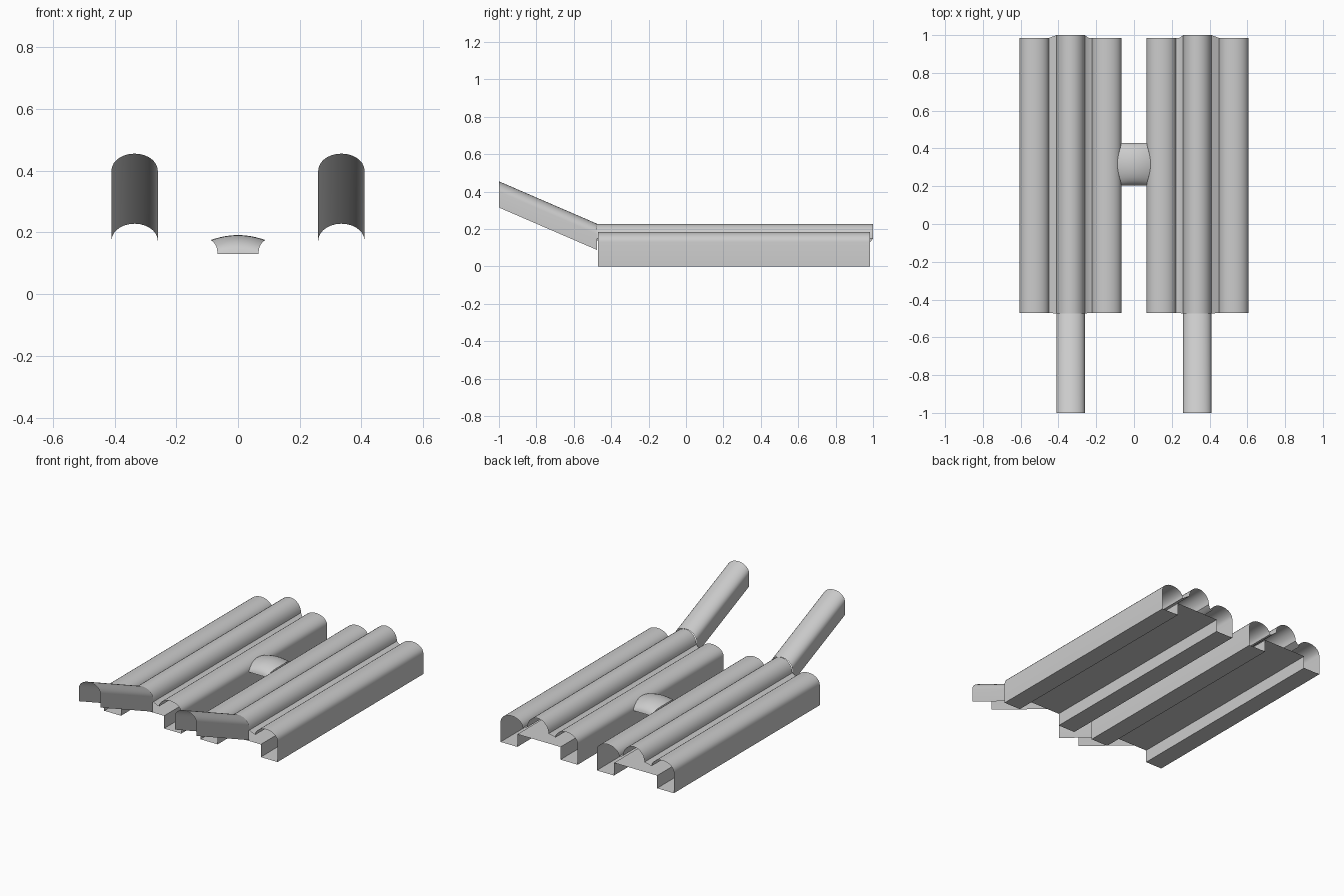
import bpy, bmesh
from math import pi, cos, sin, radians

if "Cube" in bpy.data.objects:
    bpy.data.objects.remove(bpy.data.objects["Cube"])


def arch(x0, x1, spring, crown, n=14):
    """Half-ellipse points from x0 to x1."""
    c, r = (x0 + x1) / 2, (x0 - x1) / 2
    return [(c + r * cos(pi * i / n), spring + (crown - spring) * sin(pi * i / n))
            for i in range(n + 1)]


def sheet(name, rings, closed=False, mirror=True):
    """Skin a list of equal-length point rings as a thin open surface."""
    bm = bmesh.new()
    rows = [[bm.verts.new(p) for p in ring] for ring in rings]
    n = len(rows[0])
    for a, b in zip(rows, rows[1:]):
        for i in range(n if closed else n - 1):
            j = (i + 1) % n
            bm.faces.new((a[i], b[i], b[j], a[j]))
    bmesh.ops.recalc_face_normals(bm, faces=bm.faces)
    if sum(f.normal.z * f.calc_area() for f in bm.faces) < 0 and not closed:
        bmesh.ops.reverse_faces(bm, faces=bm.faces)
    me = bpy.data.meshes.new(name)
    bm.to_mesh(me)
    bm.free()
    ob = bpy.data.objects.new(name, me)
    bpy.context.collection.objects.link(ob)
    if mirror:
        ob.modifiers.new("mirror", 'MIRROR')
    bpy.ops.object.select_all(action='DESELECT')
    ob.select_set(True)
    bpy.context.view_layer.objects.active = ob
    bpy.ops.object.shade_smooth_by_angle(angle=radians(35))
    return ob


# Hollow body: two side channels with feet, a centre ridge and a raised underside
side = [(p, -0.47, 0.985) for p in
        [(0.605, 0)] + arch(0.605, 0.45, 0.13, 0.185)]
centre = [(p, -0.475, 1.0) for p in arch(0.41, 0.26, 0.15, 0.227)]
inner = [(p, -0.47, 0.985) for p in
         [(0.24, 0.135)] + arch(0.222, 0.067, 0.13, 0.185)
         + [(0.067, 0), (0.187, 0), (0.187, 0.08), (0.488, 0.08), (0.488, 0)]]
profile = side + centre + inner
sheet("body_shell",
      [[(x, y0, z) for (x, z), y0, y1 in profile],
       [(x, y1, z) for (x, z), y0, y1 in profile]], closed=True)

# Rising front chutes, open underneath
top = arch(0.41, 0.26, -0.055, 0)
chute = [(0.41, -0.14)] + top + [(0.26, -0.14)]
sheet("front_chute",
      [[(x, y, z + dz) for x, z in chute]
       for y, dz in ((-0.475, 0.228), (-1.0, 0.455))])

# Arched saddle bridging the two halves
rings = []
for i in range(13):
    t = i / 6 - 1
    ring = []
    for y, h in arch(0.205, 0.43, 0, 1):
        half = 0.067 + 0.021 * h ** 3
        ring.append((t * half, y, 0.13 + h * (0.061 - 0.016 * t * t)))
    rings.append(ring)
sheet("bridge", rings, mirror=False)
